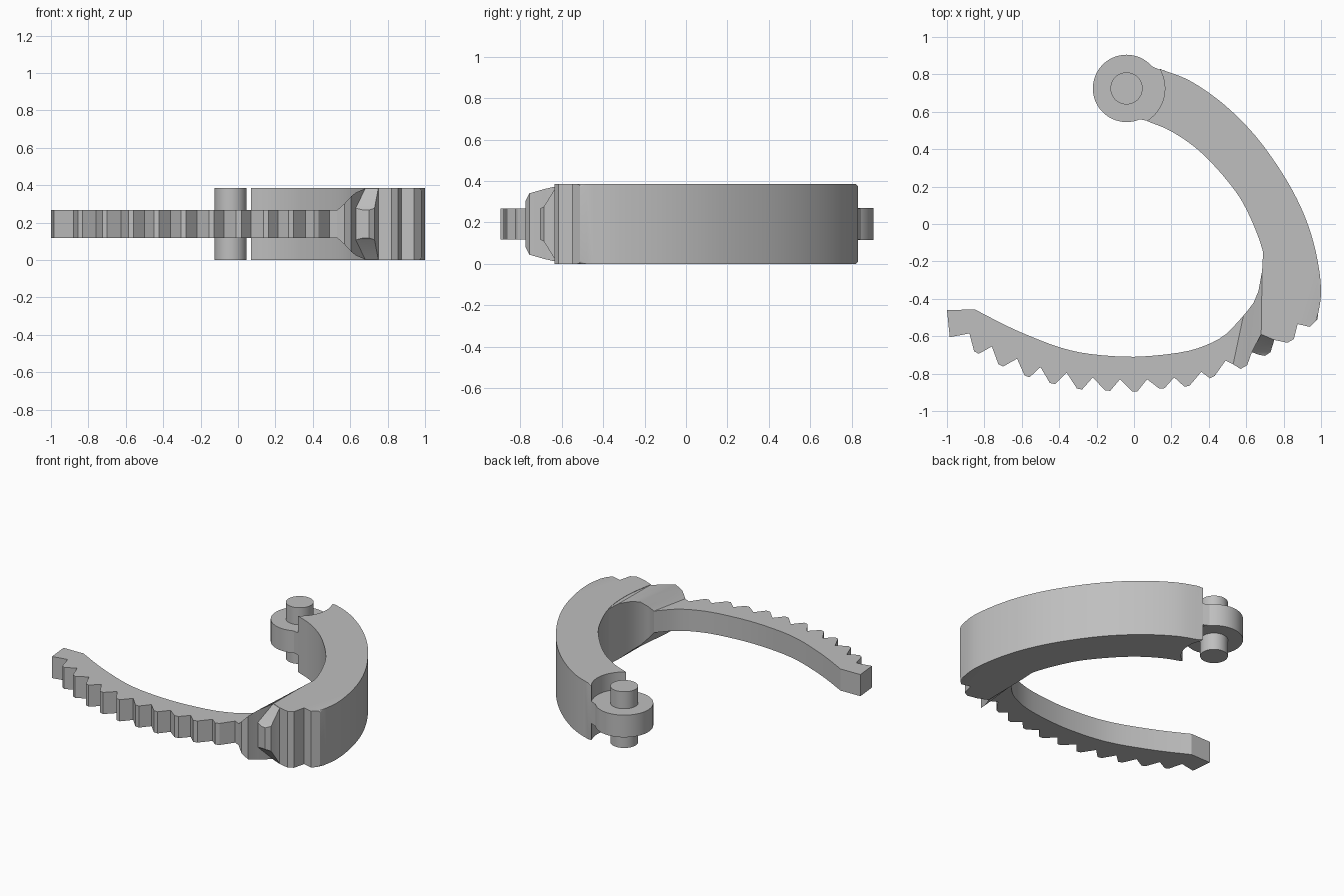
import bpy
import bmesh
from math import sin, cos, radians
from mathutils import Vector

cube = bpy.data.objects.get("Cube")
if cube:
    bpy.data.objects.remove(cube, do_unlink=True)

BODY_HALF = 0.1925
ARM_HALF = 0.074
MIDDLE = BODY_HALF
PIN = Vector((-0.04, 0.725))

steel = bpy.data.materials.new("grey steel")
steel.use_nodes = True
grey = (0.52, 0.52, 0.52, 1)
steel.diffuse_color = grey
steel.node_tree.nodes["Principled BSDF"].inputs["Base Color"].default_value = grey


def finish(name, bm, angle=28):
    """Turn a bmesh into a named object with smooth curves and sharp edges."""
    bmesh.ops.recalc_face_normals(bm, faces=bm.faces[:])
    mesh = bpy.data.meshes.new(name)
    bm.to_mesh(mesh)
    bm.free()
    mesh.materials.append(steel)
    obj = bpy.data.objects.new(name, mesh)
    bpy.context.collection.objects.link(obj)
    bpy.ops.object.select_all(action="DESELECT")
    obj.select_set(True)
    bpy.context.view_layer.objects.active = obj
    bpy.ops.object.shade_smooth_by_angle(angle=radians(angle))
    return obj


def spline(points, steps=5):
    """Smooth curve passing through the given points."""
    pts = [Vector(p) for p in points]
    pts = [pts[0] * 2 - pts[1]] + pts + [pts[-1] * 2 - pts[-2]]
    out = []
    for a, b, c, d in zip(pts, pts[1:], pts[2:], pts[3:]):
        for i in range(steps):
            t = i / steps
            out.append(b + (c - a) * (t / 2) + (a * 2 - b * 5 + c * 4 - d) * (t * t / 2)
                       + (b * 3 - a - c * 3 + d) * (t ** 3 / 2))
    return out + [pts[-2]]


def arc(center, radius, start, end, count):
    angles = [radians(start + (end - start) * i / count) for i in range(count + 1)]
    return [center + Vector((cos(a), sin(a))) * radius for a in angles]


def plate(name, outline, half, rounded=range(0), radius=0.03):
    """Extrude an outline about the middle height, rounding a run of its rim."""
    bm = bmesh.new()
    low = [bm.verts.new((p[0], p[1], MIDDLE - half)) for p in outline]
    high = [bm.verts.new((p[0], p[1], MIDDLE + half)) for p in outline]
    n = len(outline)
    bm.faces.new(low[::-1])
    bm.faces.new(high)
    for i in range(n):
        j = (i + 1) % n
        bm.faces.new((low[i], low[j], high[j], high[i]))
    rim = [bm.edges.get((ring[i], ring[i + 1])) for ring in (low, high) for i in rounded]
    if rim:
        bmesh.ops.bevel(bm, geom=rim, offset=radius, segments=4,
                        profile=0.5, affect="EDGES", clamp_overlap=True)
    return finish(name, bm)


def taper(name, stations):
    """Loft between upright rectangles given as two plan points and a half height."""
    bm = bmesh.new()
    rings = []
    for p, q, half in stations:
        corners = ((p, -half), (q, -half), (q, half), (p, half))
        rings.append([bm.verts.new((c[0], c[1], MIDDLE + h)) for c, h in corners])
    for a, b in zip(rings, rings[1:]):
        for i in range(4):
            j = (i + 1) % 4
            bm.faces.new((a[i], a[j], b[j], b[i]))
    bm.faces.new(rings[0][::-1])
    bm.faces.new(rings[-1])
    return finish(name, bm)


# Thick curved body with a hollow end around the hinge and a few end teeth
hollow = arc(PIN, 0.205, -58, 31, 14)
outer = spline([(0.136, 0.83), (0.3, 0.765), (0.48, 0.64), (0.65, 0.47), (0.8, 0.26),
                (0.905, 0.06), (0.97, -0.14), (1, -0.35), (0.98, -0.51)])
end_teeth = [(0.94, -0.55), (0.875, -0.535), (0.855, -0.615), (0.82, -0.635), (0.75, -0.62)]
inner = spline([(0.68, -0.59), (0.71, -0.37), (0.69, -0.15), (0.6, 0.08), (0.5, 0.23),
                (0.35, 0.39), (0.2, 0.495), (0.07, 0.55)])
outline = hollow[:-1] + outer + end_teeth + inner[:-1]
first = len(hollow) - 1
plate("curved_body", outline, BODY_HALF, range(first, first + len(outer) - 1))

# Slim arm with a row of ratchet teeth on its outer side
arm_inner = spline([(0.585, -0.49), (0.49, -0.59), (0.38, -0.65), (0.24, -0.688), (0, -0.71),
                    (-0.235, -0.695), (-0.395, -0.66), (-0.555, -0.6), (-0.69, -0.54),
                    (-0.85, -0.457)], 3)
valleys = [(-0.88, -0.585), (-0.76, -0.655), (-0.625, -0.72), (-0.5, -0.765), (-0.36, -0.795),
           (-0.22, -0.82), (-0.075, -0.83), (0.07, -0.83), (0.215, -0.82), (0.36, -0.79),
           (0.49, -0.73)]
tips = [(-0.855, -0.68), (-0.725, -0.75), (-0.585, -0.81), (-0.45, -0.85), (-0.305, -0.88),
        (-0.155, -0.89), (-0.01, -0.895), (0.135, -0.88), (0.27, -0.87), (0.405, -0.825)]
ratchet = [Vector((-0.985, -0.605))]
for valley, tip, following in zip(valleys, tips, valleys[1:]):
    along = (Vector(following) - Vector(valley)).normalized() * 0.028
    ratchet += [Vector(valley), Vector(tip), Vector(tip) + along]
ratchet += [Vector(valleys[-1]), Vector((0.53, -0.75))]
plate("ratchet_arm", arm_inner + [Vector((-1, -0.46))] + ratchet, ARM_HALF)

# Flared neck that thickens from the arm into the body
taper("flared_neck", [
    ((0.585, -0.49), (0.53, -0.75), ARM_HALF),
    ((0.61, -0.46), (0.57, -0.775), 0.11),
    ((0.64, -0.42), (0.605, -0.755), 0.148),
    ((0.665, -0.36), (0.63, -0.685), 0.168),
    ((0.685, -0.25), (0.68, -0.59), 0.19),
    ((0.692, -0.12), (0.73, -0.4), 0.19),
])

# Sloped tooth between the neck and the end of the body
taper("sloped_tooth", [
    ((0.7, -0.55), (0.77, -0.58), 0.19),
    ((0.68, -0.59), (0.75, -0.62), 0.19),
    ((0.63, -0.685), (0.73, -0.685), 0.085),
    ((0.67, -0.7), (0.7, -0.705), ARM_HALF),
])

# Hinge: round eye, lug joining it to the body, and the pin through it
plate("hinge_eye", arc(PIN, 0.18, 0, 354.375, 63), 0.076)
plate("hinge_lug", [(0.08, 0.85), (0.16, 0.815), (0.25, 0.7), (0.2, 0.52),
                    (0.07, 0.552), (0.03, 0.56), (0, 0.7)], 0.0755)
plate("hinge_pin", arc(PIN, 0.086, 0, 352.5, 47), BODY_HALF)
